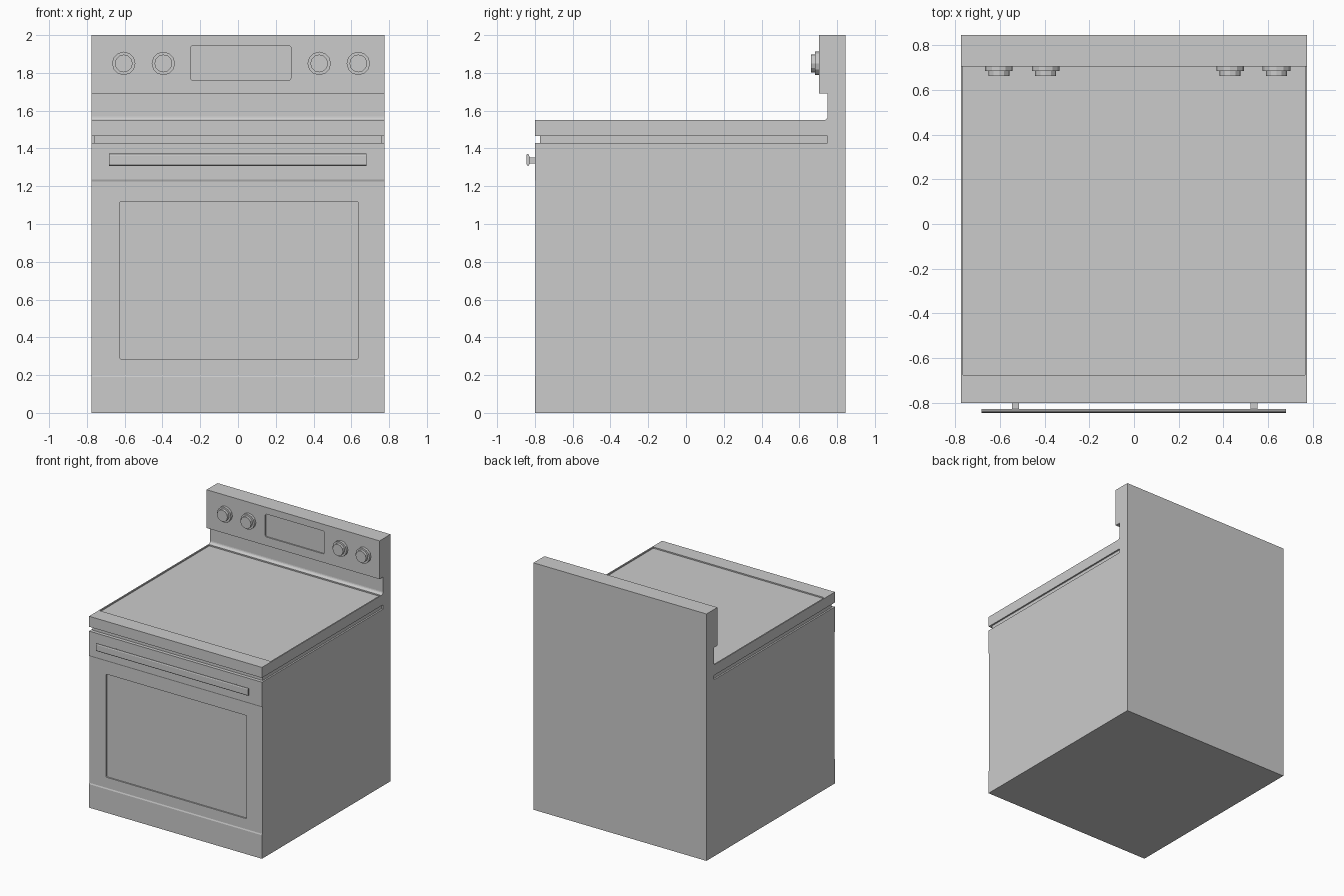
import bpy, bmesh, math
from mathutils import Matrix, Vector

if "Cube" in bpy.data.objects:
    bpy.data.objects.remove(bpy.data.objects["Cube"])


def make_object(name, bm):
    bmesh.ops.recalc_face_normals(bm, faces=bm.faces)
    mesh = bpy.data.meshes.new(name)
    bm.to_mesh(mesh)
    bm.free()
    obj = bpy.data.objects.new(name, mesh)
    bpy.context.collection.objects.link(obj)
    return obj


def prism(name, pts, axis, lo, hi):
    """Extrude a closed 2D outline along an axis ('x': pts are y,z; 'z': pts are x,y)."""
    bm = bmesh.new()
    place = {'x': lambda a, b: (lo, a, b), 'z': lambda a, b: (a, b, lo)}[axis]
    face = bm.faces.new([bm.verts.new(place(a, b)) for a, b in pts])
    ext = bmesh.ops.extrude_face_region(bm, geom=[face])
    shift = Vector((hi - lo, 0, 0)) if axis == 'x' else Vector((0, 0, hi - lo))
    bmesh.ops.translate(bm, vec=shift, verts=[v for v in ext['geom'] if isinstance(v, bmesh.types.BMVert)])
    return make_object(name, bm)


def box(name, x, y, z, round_y=0):
    """Box from ranges; round_y rounds the four edges running along y."""
    bm = bmesh.new()
    bmesh.ops.create_cube(bm, size=1)
    for v in bm.verts:
        v.co = [r[0] + (c + 0.5) * (r[1] - r[0]) for c, r in zip(v.co, (x, y, z))]
    if round_y:
        edges = [e for e in bm.edges if abs(e.verts[0].co.y - e.verts[1].co.y) > 1e-6]
        bmesh.ops.bevel(bm, geom=edges, offset=round_y, segments=3, profile=0.5, affect='EDGES')
    return make_object(name, bm)


def cut(target, cutter):
    mod = target.modifiers.new("cut", 'BOOLEAN')
    mod.operation, mod.solver, mod.object = 'DIFFERENCE', 'EXACT', cutter
    bpy.context.view_layer.objects.active = target
    bpy.ops.object.modifier_apply(modifier=mod.name)
    bpy.data.objects.remove(cutter)


# Body with backguard: one side profile, with a small fillet behind the cooktop
fillet = [(0.73 + 0.02 * math.sin(a), 1.57 - 0.02 * math.cos(a))
          for a in (math.radians(d) for d in (0, 22.5, 45, 67.5, 90))]
profile = [(-0.80, 0), (-0.80, 0.19), (-0.796, 0.20), (-0.796, 1.225), (-0.80, 1.235),
           (-0.80, 1.55)] + fillet + [(0.75, 1.69), (0.705, 1.69), (0.705, 2), (0.845, 2), (0.845, 0)]
body = prism("range_body", profile, 'x', -0.775, 0.775)

# Groove under the cooktop, around front and sides
u_shape = [(-0.9, -0.9), (0.9, -0.9), (0.9, 0.75), (0.762, 0.75), (0.762, -0.772),
           (-0.762, -0.772), (-0.762, 0.75), (-0.9, 0.75)]
cut(body, prism("groove_cutter", u_shape, 'z', 1.43, 1.465))

# Shallow recesses: cooktop, oven window, display
cut(body, box("cooktop_cutter", (-0.765, 0.765), (-0.675, 0.725), (1.54, 1.6)))
cut(body, box("window_cutter", (-0.625, 0.635), (-0.9, -0.785), (0.285, 1.12), 0.008))
cut(body, box("display_cutter", (-0.25, 0.28), (0.6, 0.715), (1.76, 1.945), 0.012))

# Control knobs: wide base ring and narrower cap
for i, x in enumerate((-0.605, -0.395, 0.43, 0.637)):
    bm = bmesh.new()
    for radius, y0, y1 in ((0.062, 0.684, 0.706), (0.047, 0.662, 0.685)):
        m = Matrix.Translation((x, (y0 + y1) / 2, 1.85)) @ Matrix.Rotation(math.pi / 2, 4, 'X')
        bmesh.ops.create_cone(bm, cap_ends=True, segments=12, radius1=radius,
                              radius2=radius, depth=y1 - y0, matrix=m)
    make_object(f"knob_{i + 1}", bm)

# Oven door handle: thin bar with tapered back on two posts
bar = [(-0.845, 1.318), (-0.841, 1.31), (-0.834, 1.308), (-0.828, 1.32),
       (-0.828, 1.355), (-0.836, 1.372), (-0.842, 1.370), (-0.845, 1.362)]
prism("door_handle", bar, 'x', -0.683, 0.68)
for i, x in enumerate((-0.53, 0.537)):
    box(f"handle_post_{i + 1}", (x - 0.016, x + 0.016), (-0.83, -0.795), (1.32, 1.352))
